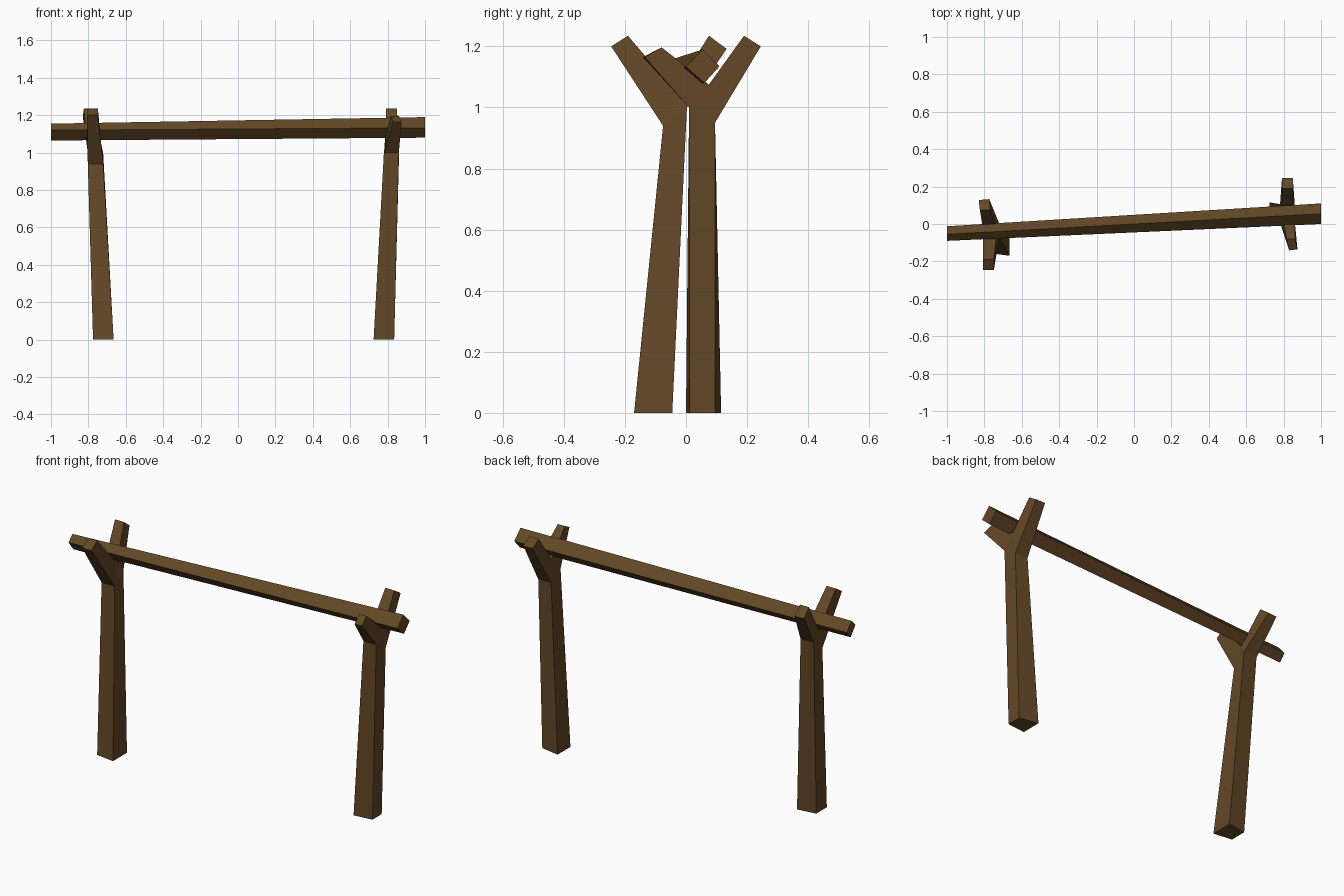
import bpy, bmesh

wood = bpy.data.materials.new("dark brown wood")
wood.diffuse_color = (0.125, 0.064, 0.02, 1)


def make_object(name, verts, faces):
    bm = bmesh.new()
    vs = [bm.verts.new(v) for v in verts]
    for f in faces:
        bm.faces.new([vs[i] for i in f])
    bmesh.ops.recalc_face_normals(bm, faces=bm.faces)
    mesh = bpy.data.meshes.new(name)
    bm.to_mesh(mesh)
    bm.free()
    mesh.materials.append(wood)
    obj = bpy.data.objects.new(name, mesh)
    bpy.context.collection.objects.link(obj)


def forked_post(name, side, outline):
    """Y outline rows: y, z, x centre, x half width, extra y on inner side."""
    n = len(outline)
    outer = [(x + side * w, y, z) for y, z, x, w, d in outline]
    inner = [(x - side * w, y + d, z) for y, z, x, w, d in outline]
    # stem, throat and the two arms on each flat side
    flat = [(0, 1, 7, 8), (1, 4, 7), (1, 2, 3, 4), (4, 5, 6, 7)]
    faces = flat + [tuple(i + n for i in f) for f in flat]
    # rim around the Y
    faces += [(i, (i + 1) % n, (i + 1) % n + n, i + n) for i in range(n)]
    make_object(name, outer + inner, faces)


# outline order: base, shoulder, front arm tip, crotch, back arm tip, shoulder, base
forked_post("right_forked_post", 1, [
    (0.012, 0, 0.78, 0.055, -0.012),
    (0.01, 1.0, 0.82, 0.04, 0),
    (-0.135, 1.165, 0.852, 0.022, -0.006),
    (-0.08, 1.197, 0.838, 0.022, 0),
    (0.075, 1.075, 0.825, 0.036, 0),
    (0.19, 1.235, 0.82, 0.029, 0),
    (0.245, 1.2, 0.82, 0.029, 0),
    (0.095, 0.95, 0.82, 0.04, 0),
    (0.095, 0, 0.78, 0.055, 0.02)])

forked_post("left_forked_post", -1, [
    (-0.155, 0, -0.72, 0.055, -0.015),
    (-0.075, 0.94, -0.762, 0.041, 0),
    (-0.245, 1.2, -0.778, 0.029, 0),
    (-0.19, 1.235, -0.778, 0.029, 0),
    (-0.037, 1.055, -0.77, 0.036, 0),
    (0.075, 1.235, -0.796, 0.028, 0),
    (0.128, 1.192, -0.802, 0.028, 0.005),
    (0.003, 1.0, -0.762, 0.041, 0),
    (-0.06, 0, -0.72, 0.055, 0.015)])

# beam: square section turned on its corner, thicker at the right end
left = [(-1, -0.09, 1.12), (-1, -0.055, 1.155), (-1, -0.012, 1.105), (-1, -0.047, 1.065)]
right = [(1, 0.0, 1.133), (1, 0.055, 1.19), (1, 0.11, 1.135), (1, 0.06, 1.08)]
make_object("cross_beam", left + right,
            [(0, 1, 2, 3), (4, 5, 6, 7)] +
            [(i, (i + 1) % 4, (i + 1) % 4 + 4, i + 4) for i in range(4)])
